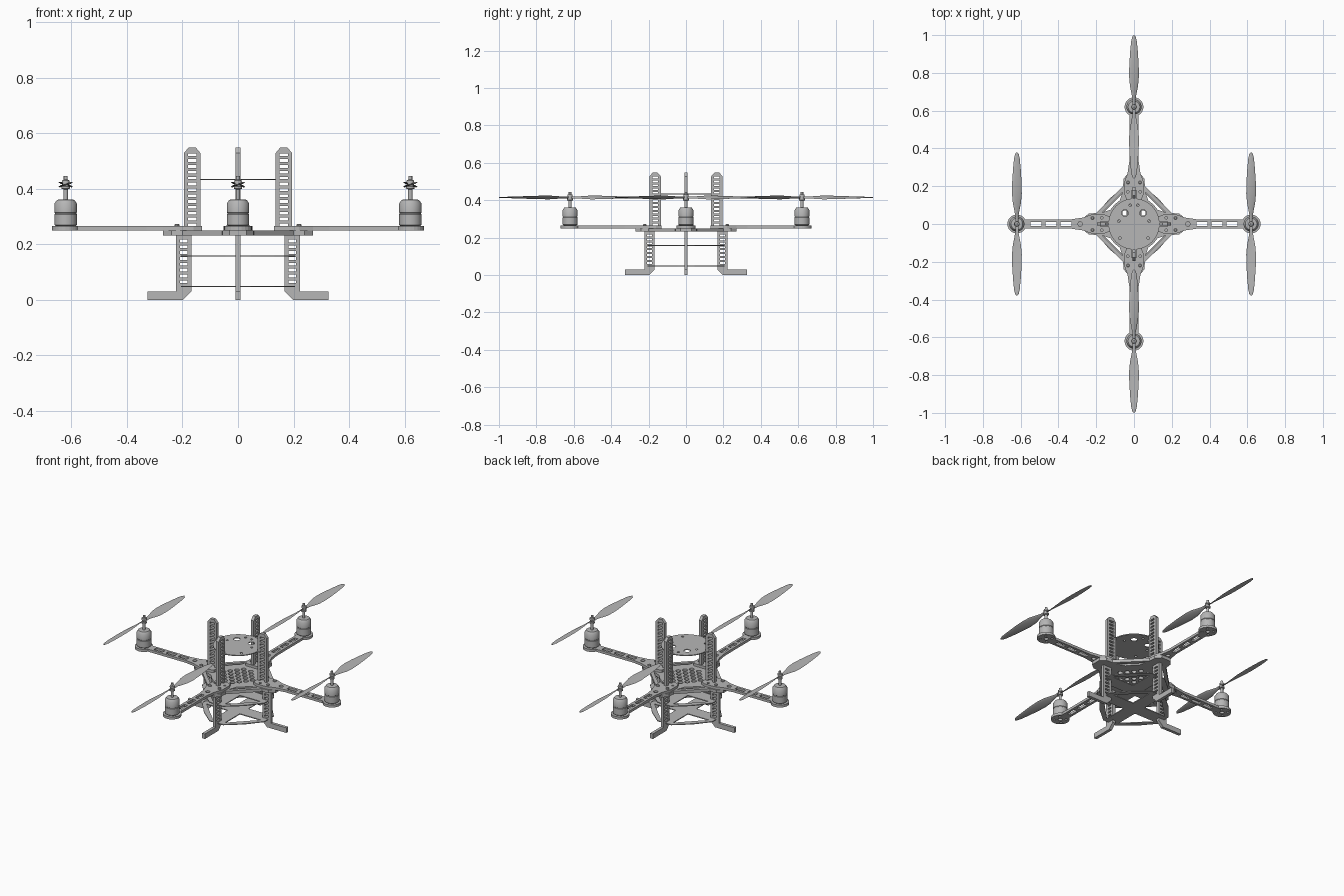
import bpy, bmesh
from math import sin, cos, pi, radians
from mathutils import Matrix, Vector

cube = bpy.data.objects.get("Cube")
if cube:
    bpy.data.objects.remove(cube, do_unlink=True)

grey = bpy.data.materials.new("light_grey")
grey.use_nodes = True
COLOUR = (0.47, 0.47, 0.47, 1)
grey.diffuse_color = COLOUR
grey.node_tree.nodes["Principled BSDF"].inputs["Base Color"].default_value = COLOUR

SIDES = ("left", "back", "right", "front")
MOTOR_R = 0.62


def finish(name, bm, matrix=Matrix(), smooth=False):
    """Clean the bmesh and place it as a named object."""
    bmesh.ops.remove_doubles(bm, verts=bm.verts, dist=1e-5)
    bmesh.ops.recalc_face_normals(bm, faces=bm.faces)
    for f in bm.faces:
        f.smooth = smooth
    mesh = bpy.data.meshes.new(name)
    bm.to_mesh(mesh)
    bm.free()
    if smooth:
        mesh.set_sharp_from_angle(angle=radians(35))
    return place(name, mesh, matrix)


def place(name, mesh, matrix):
    if not mesh.materials:
        mesh.materials.append(grey)
    obj = bpy.data.objects.new(name, mesh)
    obj.matrix_world = matrix
    bpy.context.collection.objects.link(obj)
    return obj


def plate(name, outline, holes, thickness, matrix):
    """Flat plate with cut-outs, made from a filled and extruded curve."""
    curve = bpy.data.curves.new(name, "CURVE")
    curve.dimensions = "2D"
    curve.fill_mode = "BOTH"
    curve.extrude = thickness / 2
    for loop in [outline] + holes:
        s = curve.splines.new("POLY")
        s.points.add(len(loop) - 1)
        for p, (x, y) in zip(s.points, loop):
            p.co = (x, y, 0, 1)
        s.use_cyclic_u = True
    temp = bpy.data.objects.new(name + "_curve", curve)
    bpy.context.collection.objects.link(temp)
    bpy.context.view_layer.update()
    mesh = bpy.data.meshes.new_from_object(temp.evaluated_get(bpy.context.evaluated_depsgraph_get()))
    bm = bmesh.new()
    bm.from_mesh(mesh)
    bpy.data.objects.remove(temp, do_unlink=True)
    bpy.data.meshes.remove(mesh)
    bpy.data.curves.remove(curve)
    return finish(name, bm, matrix)


def circle(x, y, r, n=14):
    return [(x + r * cos(2 * pi * i / n), y + r * sin(2 * pi * i / n)) for i in range(n)]


def box(x0, x1, y0, y1):
    return [(x0, y0), (x1, y0), (x1, y1), (x0, y1)]


def turn(points, k):
    """Rotate 2D points by k quarter turns."""
    for _ in range(k):
        points = [(-y, x) for x, y in points]
    return points


def four(points):
    return [p for k in range(4) for p in turn(points, k)]


def lathe(name, profile, matrix, n=32):
    """Turn (radius, height) pairs around z and cap both ends."""
    bm = bmesh.new()
    rings = [[bm.verts.new((x, y, z)) for x, y in circle(0, 0, r, n)] for r, z in profile]
    for a, b in zip(rings, rings[1:]):
        for i in range(n):
            j = (i + 1) % n
            bm.faces.new((a[i], a[j], b[j], b[i]))
    bm.faces.new(rings[0])
    bm.faces.new(rings[-1])
    return finish(name, bm, matrix, True)


def quarter(k):
    return Matrix.Rotation(k * pi / 2, 4, "Z")


def up(z):
    return Matrix.Translation((0, 0, z))


# Perforated middle plate with open gaps behind the diagonal struts
corner = [(0.27, -0.03), (0.27, 0.03), (0.24, 0.055), (0.2, 0.058),
          (0.058, 0.2), (0.055, 0.24)]
gap = [(0.17, 0.06), (0.06, 0.17), (0.075, 0.125), (0.103, 0.103), (0.125, 0.075)]
holes = [turn(gap, k) for k in range(4)]
for j in range(-3, 4):
    for i in range(-3, 4):
        x, y = (i + 0.5 * (j % 2)) * 0.048, j * 0.029
        if Vector((x, y)).length < 0.112:
            holes.append(circle(x, y, 0.014))
plate("middle_plate", four(corner), holes, 0.018, up(0.241))

# Two lower cross-braced plates between the legs
brace = [(0.205, -0.045), (0.205, 0.045), (0.132, 0.132)]
triangle = [(0.04, 0.04), (0.18, 0.04), (0.04, 0.18)]
for label, z in (("upper", 0.158), ("lower", 0.048)):
    plate(label + "_brace_plate", four(brace), [turn(triangle, k) for k in range(4)],
          0.005, up(z))

# Round top plate with four tabs through the posts
arc = [(0.135 * cos(radians(a)), 0.135 * sin(radians(a))) for a in range(6, 85, 6)]
holes = [circle(s * 0.048, 0.058, 0.018) for s in (-1, 1)]
holes += [circle(s * x, y, 0.007) for s in (-1, 1)
          for x, y in ((0.08, 0.015), (0.075, -0.075), (0.02, 0.1))]
plate("top_plate", four([(0.18, -0.012), (0.18, 0.012)] + arc), holes, 0.005, up(0.433))

# Profiles shared by the four sides
half = [(0.13, 0.04), (0.16, 0.052), (0.22, 0.052), (0.27, 0.034), (0.33, 0.025)]
half += [(MOTOR_R + 0.05 * cos(radians(a)), 0.05 * sin(radians(a))) for a in range(150, 0, -15)]
arm = half + [(MOTOR_R + 0.05, 0)] + [(x, -y) for x, y in reversed(half)]
arm_holes = [box(x, x + 0.058, -0.011, 0.011) for x in (0.33, 0.41, 0.49)]
arm_holes += [circle(MOTOR_R, 0, 0.012), circle(0.285, 0, 0.012)]
arm_holes += [circle(MOTOR_R + x, y, 0.007, 10)
              for x, y in four([(0.022, 0.022)])]
arm_holes += [circle(0.17, s * 0.033, 0.007, 10) for s in (-1, 1)]

post = [(0.135, 0.235), (0.195, 0.235), (0.195, 0.528), (0.178, 0.548),
        (0.152, 0.548), (0.135, 0.528)]
post_slots = [box(0.15, 0.18, 0.265 + i * 0.021, 0.275 + i * 0.021) for i in range(13)]
leg = [(0.168, 0.235), (0.168, 0.03), (0.198, 0), (0.325, 0), (0.325, 0.03),
       (0.223, 0.03), (0.223, 0.235)]
leg_slots = [box(0.181, 0.209, 0.06 + i * 0.021, 0.07 + i * 0.021) for i in range(8)]

motor = [(0.032, 0.263), (0.04, 0.27), (0.04, 0.308), (0.038, 0.31), (0.038, 0.312),
         (0.04, 0.314), (0.04, 0.347), (0.031, 0.36), (0.012, 0.362)]
shaft = [(0.008, 0.358), (0.008, 0.398), (0.015, 0.4), (0.015, 0.408), (0.011, 0.409),
         (0.011, 0.42), (0.014, 0.421), (0.013, 0.43), (0.007, 0.433), (0.007, 0.445)]
screw = [(0.009, 0.264), (0.009, 0.27), (0.006, 0.273)]

upright = Matrix.Rotation(pi / 2, 4, "X")
for k, side in enumerate(SIDES):
    spin = quarter(k)
    plate(side + "_arm", arm, arm_holes, 0.015, spin @ up(0.2575))
    plate(side + "_post", post, post_slots, 0.018, spin @ upright)
    plate(side + "_leg", leg, leg_slots, 0.018, spin @ upright)
    at_motor = spin @ Matrix.Translation((MOTOR_R, 0, 0))
    lathe(side + "_motor", motor, at_motor)
    lathe(side + "_motor_shaft", shaft, at_motor, 16)
    for s, label in ((-1, "inner"), (1, "outer")):
        lathe(side + "_" + label + "_screw", screw,
              spin @ Matrix.Translation((0.22, s * 0.032, 0)), 10)

# Twisted two-blade propeller, lofted from (radius, chord, pitch) stations
stations = [(0.0, 0.018, 30), (0.04, 0.018, 30), (0.07, 0.03, 28), (0.11, 0.047, 25),
            (0.16, 0.055, 20), (0.22, 0.052, 16), (0.29, 0.042, 12), (0.345, 0.031, 9),
            (0.37, 0.02, 8), (0.379, 0.006, 8)]
bm = bmesh.new()
N = 12
for flip in (0, pi):
    rings = []
    for r, chord, pitch in stations:
        place_ring = (Matrix.Rotation(flip, 4, "Z") @ Matrix.Translation((0, r, 0))
                      @ Matrix.Rotation(radians(pitch), 4, "Y"))
        rings.append([bm.verts.new(place_ring @ Vector((x * chord, 0, z * 0.005)))
                      for x, z in circle(0, 0, 0.5, N)])
    for a, b in zip(rings, rings[1:]):
        for i in range(N):
            j = (i + 1) % N
            bm.faces.new((a[i], a[j], b[j], b[i]))
    bm.faces.new(rings[-1])
first = finish("left_propeller", bm, Matrix.Translation((MOTOR_R, 0, 0.415)), True)
for k in (1, 2, 3):
    spot = quarter(k) @ Vector((MOTOR_R, 0, 0.415))
    place(SIDES[k] + "_propeller", first.data, Matrix.Translation(spot))
